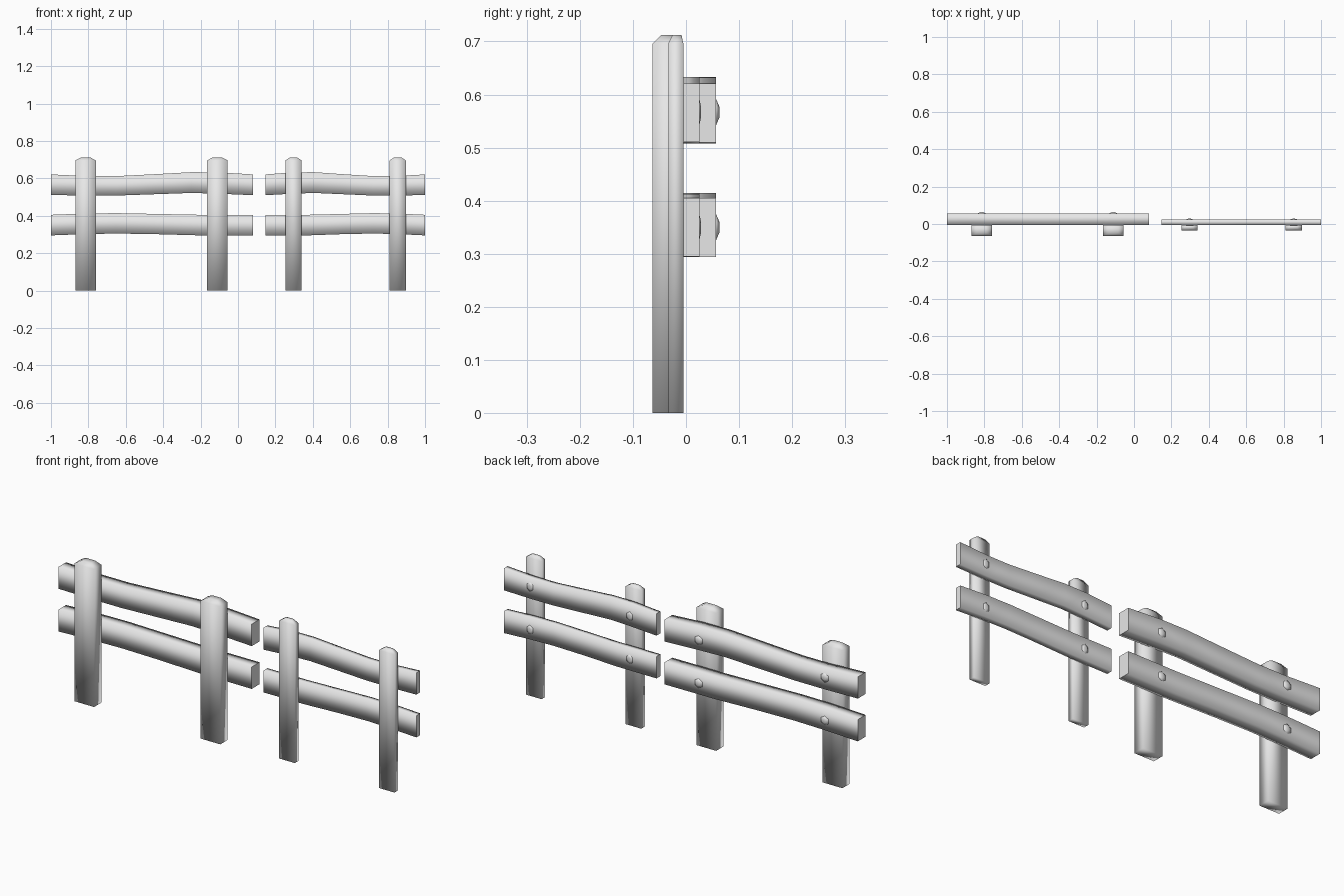
import bpy
import bmesh
from math import cos, sin, tau

cube = bpy.data.objects.get("Cube")
if cube:
    bpy.data.objects.remove(cube, do_unlink=True)

wood = bpy.data.materials.new("plain_grey")
wood.use_nodes = True
grey = (0.8, 0.8, 0.8, 1)
wood.diffuse_color = grey
wood.node_tree.nodes["Principled BSDF"].inputs["Base Color"].default_value = grey

BACK, JOINT, FRONT = 0.057, -0.005, -0.063


def long_section(x, y, z):
    return x, y, z


def short_section(x, y, z):
    """Mirrored, shorter and thinner copy of the long section."""
    return 1 - (x + 1) * 0.79, JOINT + (y - JOINT) * 0.49, z


def loft(name, rings, place, flat_caps):
    """Skin matching rings of points, closing both ends."""
    bm = bmesh.new()
    loops = [[bm.verts.new(place(*p)) for p in ring] for ring in rings]
    for a, b in zip(loops, loops[1:]):
        for i in range(len(a)):
            j = (i + 1) % len(a)
            bm.faces.new((a[i], a[j], b[j], b[i])).smooth = True
    for end in (loops[0], loops[-1]):
        bm.faces.new(end).smooth = not flat_caps
    bmesh.ops.recalc_face_normals(bm, faces=bm.faces)
    mesh = bpy.data.meshes.new(name)
    bm.to_mesh(mesh)
    bm.free()
    mesh.materials.append(wood)
    bpy.context.collection.objects.link(bpy.data.objects.new(name, mesh))


def rectangle(x0, x1, y0, y1, z):
    return [(x0, y0, z), (x1, y0, z), (x1, y1, z), (x0, y1, z)]


def post(name, x, place):
    w = 0.055
    loft(name, [
        rectangle(x - w, x + w, FRONT, JOINT, 0),
        rectangle(x - w, x + w, FRONT, JOINT, 0.696),
        rectangle(x - w + 0.03, x + w - 0.03, FRONT + 0.016, JOINT - 0.007, 0.712),
    ], place, False)


def rail(name, stations, place):
    # Each station gives x, underside height and top height
    loft(name, [[(x, JOINT, lo), (x, BACK, lo), (x, BACK, hi), (x, JOINT, hi)]
                for x, lo, hi in stations], place, True)


def peg(name, x, z, place):
    def ring(r, y):
        return [(x + r * sin(i * tau / 6), y, z + r * cos(i * tau / 6)) for i in range(6)]
    loft(name, [ring(0.024, BACK - 0.004), ring(0.024, BACK), ring(0.01, 0.063)], place, False)


upper = [(-1, 0.511, 0.621), (-0.8, 0.508, 0.612), (-0.65, 0.508, 0.612),
         (-0.45, 0.515, 0.622), (-0.25, 0.522, 0.633), (-0.1, 0.518, 0.632),
         (0.08, 0.51, 0.621)]
lower = [(-1, 0.295, 0.405), (-0.82, 0.302, 0.412), (-0.65, 0.305, 0.414),
         (-0.45, 0.302, 0.41), (-0.2, 0.295, 0.405), (0.08, 0.294, 0.405)]

# Two fence sections, each with two posts, two rails and four pegs
for side, place in (("right", long_section), ("left", short_section)):
    rail(side + "_upper_rail", upper, place)
    rail(side + "_lower_rail", lower, place)
    for spot, x in (("outer", -0.815), ("inner", -0.11)):
        post(f"{side}_{spot}_post", x, place)
        for level, z in (("upper", 0.567), ("lower", 0.35)):
            peg(f"{side}_{spot}_{level}_peg", x, z, place)
